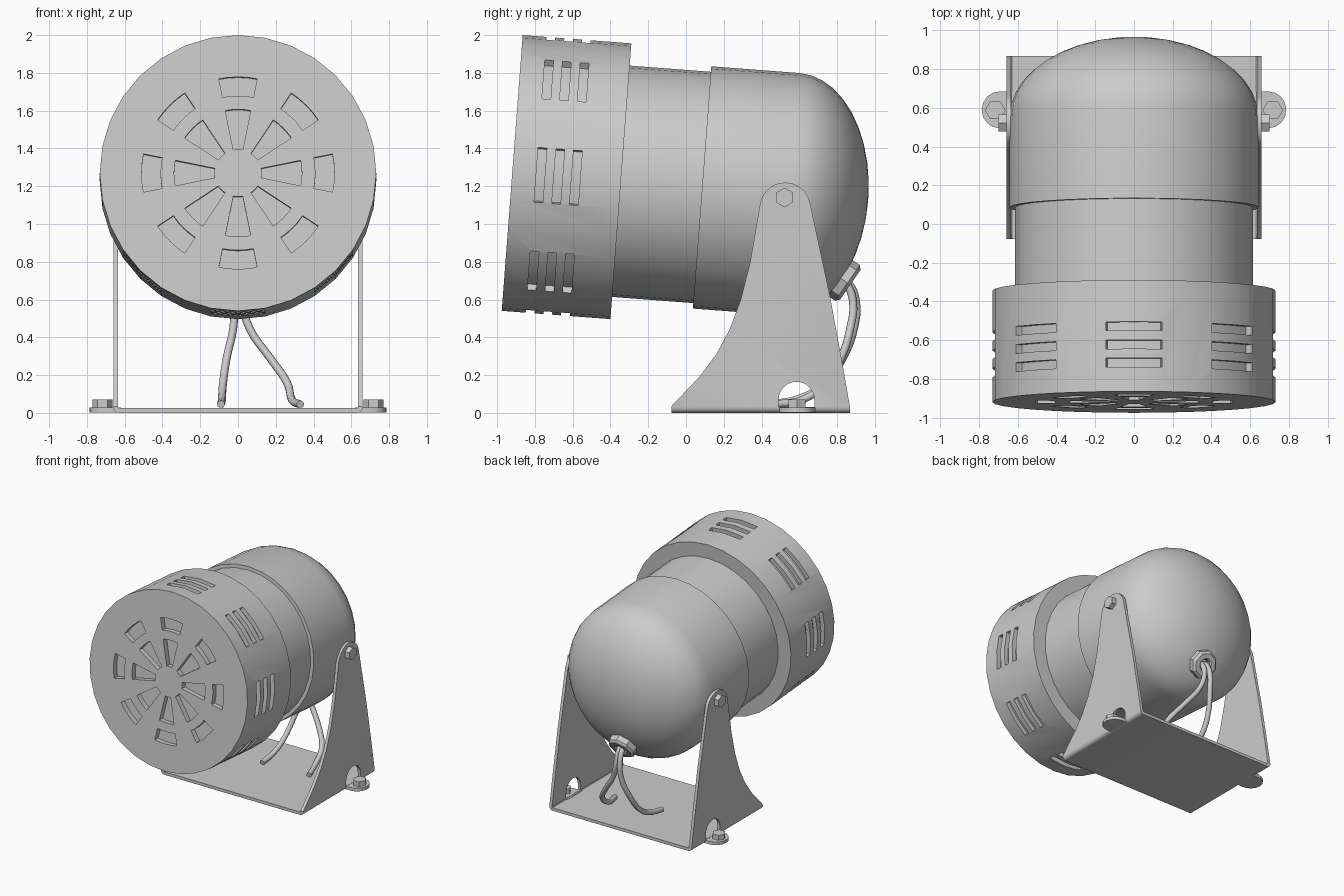
import bpy, bmesh
from math import pi, sin, cos, radians
from mathutils import Matrix, Vector

if "Cube" in bpy.data.objects:
    bpy.data.objects.remove(bpy.data.objects["Cube"])

TILT = radians(4.35)
# local frame of the tilted body: local +y runs backward along the axis
BODY = Matrix.Translation((0, -0.92, 1.27)) @ Matrix.Rotation(-TILT, 4, 'X')


def finish(bm, name, mat=None):
    bmesh.ops.recalc_face_normals(bm, faces=bm.faces[:])
    me = bpy.data.meshes.new(name)
    bm.to_mesh(me)
    bm.free()
    ob = bpy.data.objects.new(name, me)
    bpy.context.collection.objects.link(ob)
    if mat:
        ob.matrix_world = mat
    return ob


def activate(ob):
    bpy.ops.object.select_all(action='DESELECT')
    ob.select_set(True)
    bpy.context.view_layer.objects.active = ob


def smooth(ob):
    activate(ob)
    bpy.ops.object.shade_smooth_by_angle(angle=radians(30))


def boolean(ob, cutter, op):
    m = ob.modifiers.new("cut", 'BOOLEAN')
    m.object, m.operation, m.solver = cutter, op, 'EXACT'
    activate(ob)
    bpy.ops.object.modifier_apply(modifier=m.name)
    bpy.data.objects.remove(cutter)


def lathe(name, profile, mat, n=32, closed=False):
    """Revolve (radius, y) points around the local y axis."""
    bm = bmesh.new()
    rings = []
    for r, s in profile:
        if r == 0:
            rings.append([bm.verts.new((0, s, 0))] * n)
        else:
            rings.append([bm.verts.new((r * sin(2 * pi * i / n), s, r * cos(2 * pi * i / n)))
                          for i in range(n)])
    pairs = list(zip(rings, rings[1:])) + ([(rings[-1], rings[0])] if closed else [])
    for a, b in pairs:
        for i in range(n):
            j = (i + 1) % n
            bm.faces.new(list(dict.fromkeys((a[i], a[j], b[j], b[i]))))
    return finish(bm, name, mat)


def prism(name, pts, vec):
    """Extrude a closed outline of 3D points along vec."""
    bm = bmesh.new()
    f = bm.faces.new([bm.verts.new(p) for p in pts])
    ext = bmesh.ops.extrude_face_region(bm, geom=[f])['geom']
    bmesh.ops.translate(bm, verts=[v for v in ext if isinstance(v, bmesh.types.BMVert)], vec=vec)
    return finish(bm, name)


def sector(bm, r0, r1, s0, s1, mid, half, n=4):
    """Ring-sector block used to cut one vent."""
    angs = [mid - half + 2 * half * i / n for i in range(n + 1)]
    loop = [(r0, a) for a in angs] + [(r1, a) for a in reversed(angs)]
    lo, hi = [[bm.verts.new((r * sin(a), s, r * cos(a))) for r, a in loop] for s in (s0, s1)]
    m = len(loop)
    for k in range(m):
        bm.faces.new((lo[k], lo[(k + 1) % m], hi[(k + 1) % m], hi[k]))
    for ring in (lo, hi):
        for i in range(n):
            bm.faces.new((ring[i], ring[i + 1], ring[m - 2 - i], ring[m - 1 - i]))


# front drum with recessed face vents and side slots
drum = lathe("front_drum", [(0, 0), (.732, 0), (.732, .577), (0, .577)], BODY)
bm = bmesh.new()
for i in range(8):
    a = i * pi / 4
    sector(bm, .41, .51, -.05, .045, a, .2)
    sector(bm, .125, .338, -.05, .045, a, .2)
    for s in (.15, .244, .338):
        sector(bm, .695, .8, s - .023, s + .023, a, .2)
boolean(drum, finish(bm, "vent_cutter", BODY), 'DIFFERENCE')
smooth(drum)

# narrower middle barrel and rear motor housing with dome
smooth(lathe("middle_barrel", [(0, .57), (.614, .57), (.614, 1.02), (0, 1.02)], BODY))
dome = [(.643 * cos(i * pi / 20), 1.476 + .414 * sin(i * pi / 20)) for i in range(10)]
smooth(lathe("rear_housing", [(0, 1.008), (.643, 1.008)] + dome + [(0, 1.89)], BODY))

# U-shaped bracket: folded section intersected with the side outline
T, W, R = .025, .66, .03
outer = [(W - R + R * sin(a), R - R * cos(a)) for a in (0, pi / 8, pi / 4, 3 * pi / 8, pi / 2)]
right = outer + [(W, 1.4), (W - T, 1.4), (W - T, T + .005), (W - T - .005, T)]
section = right + [(-x, z) for x, z in reversed(right)]
bracket = prism("mounting_bracket", [(x, -.2, z) for x, z in section], (0, 1.3, 0))
arch = [(.525 - .135 * cos(a), 1.085 + .135 * sin(a)) for a in [pi * (.04 + .92 * i / 10) for i in range(11)]]
outline = [(-.078, -.1), (-.078, .035), (.07, .19), (.16, .31), (.23, .44), (.29, .6), (.34, .8)] \
    + arch + [(.76, .63), (.83, .25), (.868, .03), (.868, -.1)]
boolean(bracket, prism("outline_cutter", [(-1, y, z) for y, z in outline], (2, 0, 0)), 'INTERSECT')
half = [(.585 + .095 * cos(pi * i / 12), .07 + .095 * sin(pi * i / 12)) for i in range(13)]
half = [(.68, .031)] + half + [(.49, .031)]
boolean(bracket, prism("notch_cutter", [(-1, y, z) for y, z in half], (2, 0, 0)), 'DIFFERENCE')
smooth(bracket)

# mounting tabs, tab bolts and pivot bolts on both sides
for side, sx in (("right", 1), ("left", -1)):
    tab = [(.62, .495), (.695, .495)] + \
        [(.695 + .092 * sin(pi * i / 8), .59 - .095 * cos(pi * i / 8)) for i in range(1, 8)] + \
        [(.695, .685), (.62, .685)]
    smooth(prism(side + "_mounting_tab", [(sx * x, y, .003) for x, y in tab], (0, 0, .026)))
    hexa = [(cos(i * pi / 3), sin(i * pi / 3)) for i in range(6)]
    prism(side + "_tab_bolt", [(sx * .717 + .053 * c, .588 + .053 * s, .025) for c, s in hexa],
          (0, 0, .045))
    prism(side + "_pivot_bolt", [(sx * .63, .522 + .052 * s, 1.14 + .052 * c) for c, s in hexa],
          (sx * .07, 0, 0))

# octagonal cable grommet on the lower rear of the dome
axis = Vector((0, .82, -.57)).normalized()
G = Matrix.Translation((0, .845, .695)) @ Vector((0, 1, 0)).rotation_difference(axis).to_matrix().to_4x4()
lathe("cable_grommet", [(.045, -.04), (.115, -.04), (.115, .012), (.095, .03), (.055, .03), (.045, .02)],
      G, 8, True)

# two loose cables
paths = {
    "cable_left": [(-.015, .8, .73), (-.015, .865, .68), (-.018, .9, .59), (-.025, .89, .45),
                   (-.06, .83, .29), (-.08, .73, .15), (-.085, .6, .075), (-.09, .45, .045)],
    "cable_right": [(.02, .8, .73), (.02, .855, .675), (.025, .885, .58), (.06, .87, .45),
                    (.17, .82, .29), (.26, .74, .16), (.285, .62, .07), (.33, .47, .045)],
}
for name, pts in paths.items():
    cu = bpy.data.curves.new(name, 'CURVE')
    cu.dimensions = '3D'
    cu.bevel_depth, cu.bevel_resolution, cu.use_fill_caps = .021, 2, True
    cu.resolution_u = 4
    sp = cu.splines.new('BEZIER')
    sp.bezier_points.add(len(pts) - 1)
    for p, co in zip(sp.bezier_points, pts):
        p.co = co
        p.handle_left_type = p.handle_right_type = 'AUTO'
    ob = bpy.data.objects.new(name, cu)
    bpy.context.collection.objects.link(ob)
    activate(ob)
    bpy.ops.object.convert(target='MESH')
    bpy.ops.object.shade_smooth_by_angle(angle=radians(50))
